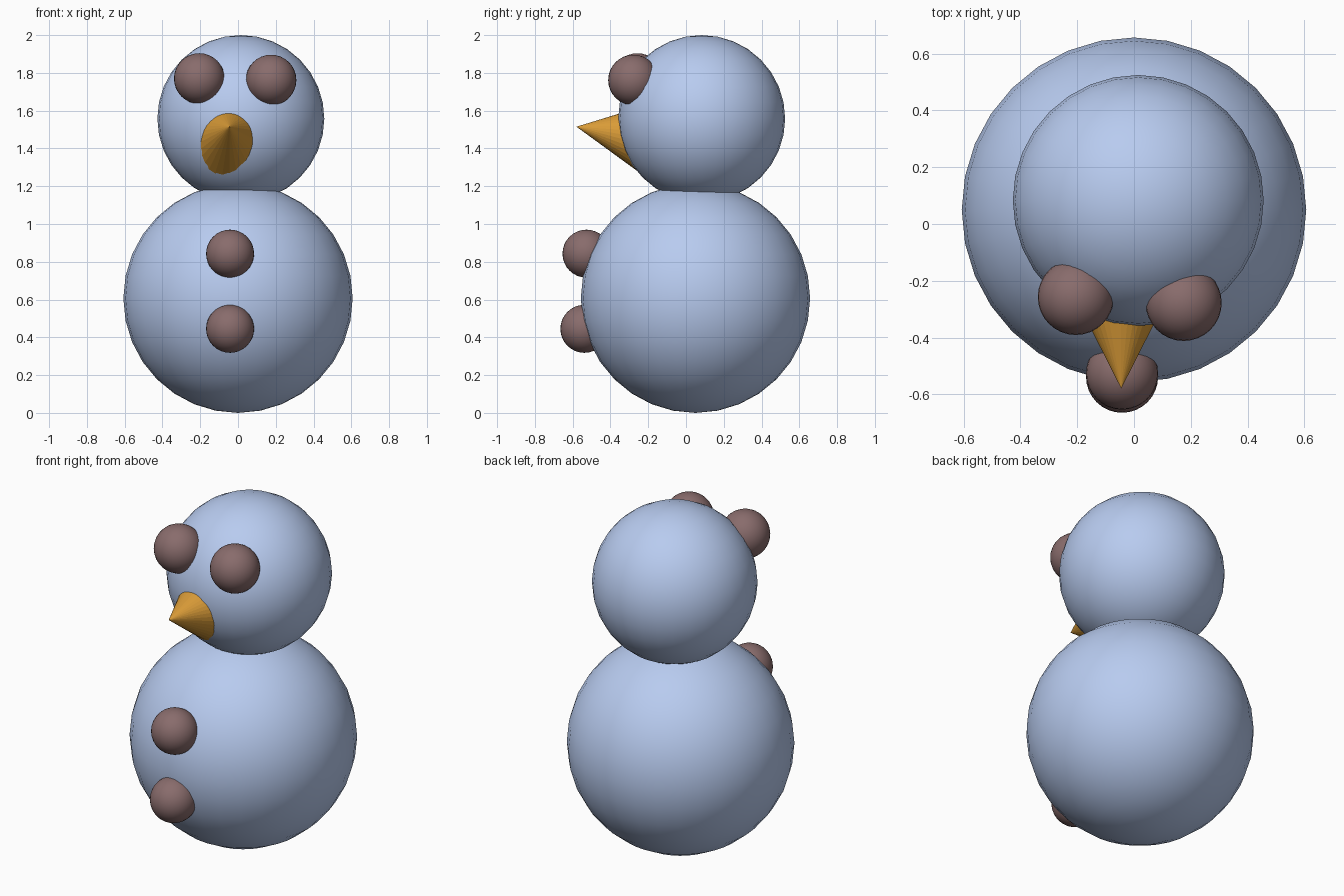
import bpy
from math import radians, cos, sin
from mathutils import Vector

if "Cube" in bpy.data.objects:
    bpy.data.objects.remove(bpy.data.objects["Cube"])


def material(name, color):
    m = bpy.data.materials.new(name)
    m.diffuse_color = color
    m.use_nodes = True
    m.node_tree.nodes["Principled BSDF"].inputs["Base Color"].default_value = m.diffuse_color
    return m


snow = material("pale_blue", (0.48, 0.60, 0.87, 1))
coal = material("dull_brown", (0.25, 0.15, 0.15, 1))
orange = material("orange", (0.72, 0.34, 0.04, 1))


def ball(name, center, radius, mat):
    bpy.ops.mesh.primitive_uv_sphere_add(segments=32, ring_count=16,
                                         radius=radius, location=center)
    ob = bpy.context.object
    ob.name = name
    ob.data.materials.append(mat)
    bpy.ops.object.shade_smooth()


# Stacked snowballs
ball("body", (0, 0.05, 0.607), 0.607, snow)
ball("head", (0.015, 0.083, 1.558), 0.442, snow)

# Eyes
ball("eye_left", (-0.205, -0.257, 1.77), 0.134, coal)
ball("eye_right", (0.175, -0.278, 1.762), 0.134, coal)

# Buttons down the front
ball("button_upper", (-0.042, -0.527, 0.843), 0.127, coal)
ball("button_lower", (-0.042, -0.538, 0.445), 0.127, coal)

# Nose: cone whose tip points forward and slightly up, base buried in the head
depth, tilt = 0.40, radians(9.5)
direction = Vector((0, -cos(tilt), sin(tilt)))
tip = Vector((-0.045, -0.58, 1.515))
bpy.ops.mesh.primitive_cone_add(vertices=32, radius1=depth * 0.5, radius2=0, depth=depth,
                                location=tip - direction * depth / 2,
                                rotation=direction.to_track_quat('Z', 'Y').to_euler())
nose = bpy.context.object
nose.name = "nose"
nose.data.materials.append(orange)
